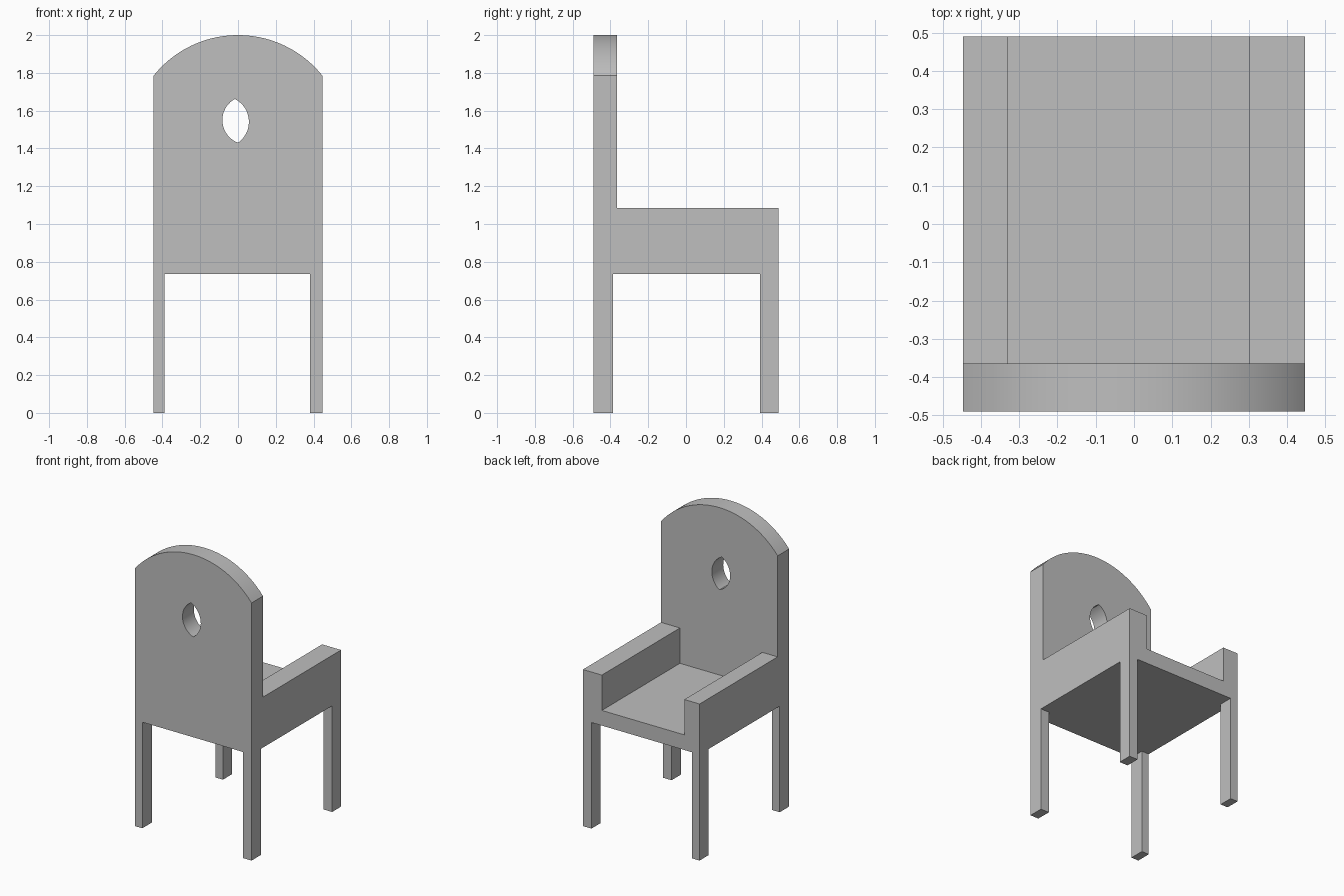
import bpy
import bmesh
import math
from mathutils import Vector

cube = bpy.data.objects.get("Cube")
if cube:
    bpy.data.objects.remove(cube, do_unlink=True)

# One plain grey finish for the whole chair
grey = bpy.data.materials.new("plain_grey")
grey.use_nodes = True
colour = (0.52, 0.52, 0.52, 1)
grey.diffuse_color = colour
grey.node_tree.nodes["Principled BSDF"].inputs["Base Color"].default_value = colour

# Shared dimensions
LEFT, RIGHT = 0.447, -0.447
REAR, FRONT = 0.49, -0.49
PANEL = -0.365
UNDER, SEAT, ARM = 0.735, 0.84, 1.085


def box(name, x, y, z):
    """Box spanning the given (low, high) ranges."""
    bm = bmesh.new()
    bmesh.ops.create_cube(bm, size=1)
    for v in bm.verts:
        v.co = [r[0] if c < 0 else r[1] for c, r in zip(v.co, (x, y, z))]
    mesh = bpy.data.meshes.new(name)
    bm.to_mesh(mesh)
    bm.free()
    mesh.materials.append(grey)
    obj = bpy.data.objects.new(name, mesh)
    bpy.context.collection.objects.link(obj)
    return obj


def arc(a, b, sagitta, steps):
    """Points from a towards b (b left out), bulging to the left of travel."""
    a, b = Vector(a), Vector(b)
    chord = b - a
    half = chord.length / 2
    radius = (half * half + sagitta * sagitta) / (2 * sagitta)
    along = chord.normalized()
    side = Vector((-along.y, along.x))
    centre = (a + b) / 2 + side * (sagitta - radius)
    span = math.asin(half / radius)
    angles = [span * (2 * i / steps - 1) for i in range(steps)]
    return [centre + radius * (along * math.sin(t) + side * math.cos(t)) for t in angles]


# Tall panel: round-topped outline with a leaf-shaped hole
shoulder = 1.785
outline = arc((RIGHT, shoulder), (LEFT, shoulder), 2 - shoulder, 48)
outline += [(LEFT, shoulder), (LEFT, UNDER), (RIGHT, UNDER)]
tip, base = (-0.017, 1.662), (0, 1.43)
leaf = arc(base, tip, 0.074, 20) + arc(tip, base, 0.066, 20)

curve = bpy.data.curves.new("tall_panel", "CURVE")
curve.dimensions = "2D"
curve.fill_mode = "BOTH"
curve.extrude = (PANEL - FRONT) / 2
for points in (outline, leaf):
    spline = curve.splines.new("POLY")
    spline.points.add(len(points) - 1)
    for p, co in zip(spline.points, points):
        p.co = (co[0], co[1], 0, 1)
    spline.use_cyclic_u = True
panel = bpy.data.objects.new("tall_panel", curve)
bpy.context.collection.objects.link(panel)
panel.rotation_euler.x = math.pi / 2
panel.location.y = (PANEL + FRONT) / 2

bpy.ops.object.select_all(action="DESELECT")
panel.select_set(True)
bpy.context.view_layer.objects.active = panel
bpy.ops.object.convert(target="MESH")
panel = bpy.context.object
bm = bmesh.new()
bm.from_mesh(panel.data)
bmesh.ops.remove_doubles(bm, verts=bm.verts, dist=0.0001)
bmesh.ops.recalc_face_normals(bm, faces=bm.faces)
bm.to_mesh(panel.data)
bm.free()
panel.data.materials.clear()
panel.data.materials.append(grey)
bpy.ops.object.shade_smooth_by_angle(angle=math.radians(30))

# Seat board between the two solid arms
inner_right, inner_left = -0.33, 0.302
box("seat", (inner_right, inner_left), (PANEL, REAR), (UNDER, SEAT))
box("right_arm", (RIGHT, inner_right), (PANEL, REAR), (UNDER, ARM))
box("left_arm", (inner_left, LEFT), (PANEL, REAR), (UNDER, ARM))

# Four square-cut legs
for side, x in (("right", (RIGHT, -0.39)), ("left", (0.382, LEFT))):
    for end, y in (("front", (FRONT, -0.387)), ("rear", (0.392, REAR))):
        box(f"{end}_{side}_leg", x, y, (0, UNDER))
